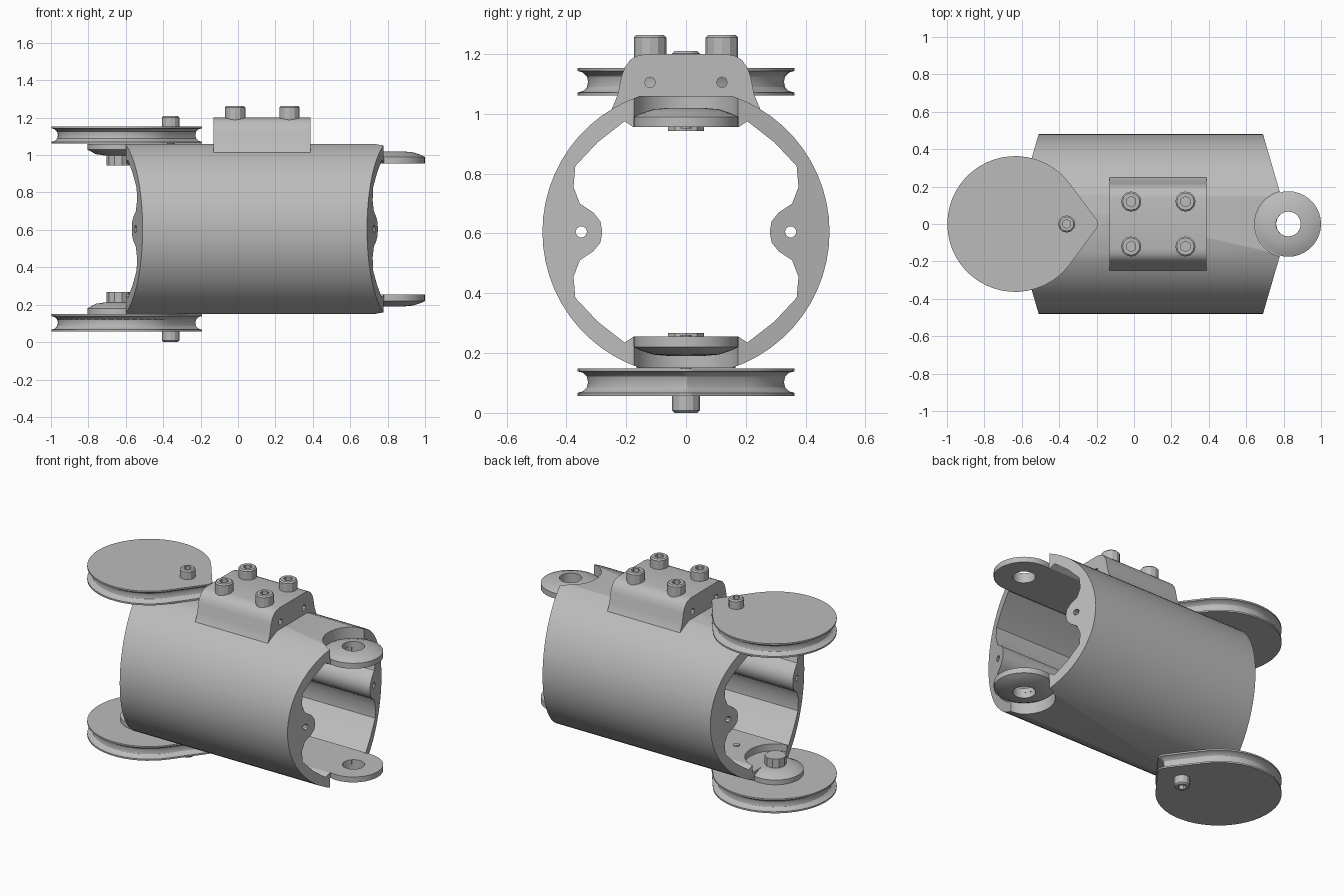
import bpy, bmesh, math
from mathutils import Vector

if "Cube" in bpy.data.objects:
    bpy.data.objects.remove(bpy.data.objects["Cube"], do_unlink=True)

ZC = 0.605          # height of the tube axis
TAU = 2 * math.pi

metal = bpy.data.materials.new("plain_grey_metal")
GREY = (0.5, 0.5, 0.5, 1)
metal.use_nodes = True
metal.diffuse_color = GREY
metal.node_tree.nodes["Principled BSDF"].inputs["Base Color"].default_value = GREY


def loft(name, rings, closed=False):
    """Skin a stack of equal rings; cap the ends or join them into a loop."""
    bm = bmesh.new()
    vr = [[bm.verts.new(p) for p in ring] for ring in rings]
    n = len(vr[0])
    pairs = list(zip(vr, vr[1:])) + ([(vr[-1], vr[0])] if closed else [])
    for a, b in pairs:
        for i in range(n):
            j = (i + 1) % n
            bm.faces.new((a[i], a[j], b[j], b[i]))
    if not closed:
        bm.faces.new(vr[0])
        bm.faces.new(vr[-1])
    bmesh.ops.recalc_face_normals(bm, faces=bm.faces)
    mesh = bpy.data.meshes.new(name)
    bm.to_mesh(mesh)
    bm.free()
    mesh.materials.append(metal)
    ob = bpy.data.objects.new(name, mesh)
    bpy.context.collection.objects.link(ob)
    return ob


def activate(ob):
    bpy.ops.object.select_all(action='DESELECT')
    ob.select_set(True)
    bpy.context.view_layer.objects.active = ob


def smooth(ob, angle=30):
    activate(ob)
    bpy.ops.object.shade_smooth_by_angle(angle=math.radians(angle))


def boolean(ob, cutter, op='DIFFERENCE'):
    mod = ob.modifiers.new("cut", 'BOOLEAN')
    mod.object, mod.operation, mod.solver = cutter, op, 'EXACT'
    activate(ob)
    bpy.ops.object.modifier_apply(modifier=mod.name)
    bpy.data.objects.remove(cutter, do_unlink=True)


def prism_x(name, pts, x0, x1):
    return loft(name, [[(x, y, z) for y, z in pts] for x in (x0, x1)])


def prism_z(name, pts, z0, z1):
    return loft(name, [[(x, y, z) for x, y in pts] for z in (z0, z1)])


def circle(cx, cy, r, n):
    return [(cx + r * math.cos(TAU * i / n), cy + r * math.sin(TAU * i / n)) for i in range(n)]


def lathe(name, x, y, profile, n, s=1, closed=False):
    """Turn (radius, height from tube axis) pairs about a vertical line."""
    return loft(name, [[(px, py, ZC + s * h) for px, py in circle(x, y, r, n)]
                       for r, h in profile], closed)


def socket_screw(name, x, y, r, h0, h1, s=1):
    """Chamfered screw head with a hexagonal socket."""
    n, sock = 12, r * 0.52
    rings = [[(px, py, ZC + s * h) for px, py in circle(x, y, q, n)]
             for q, h in ((r, h0), (r, h1 - 0.008), (r - 0.008, h1))]
    hexa = [(x + sock * k * math.cos(TAU * i / n), y + sock * k * math.sin(TAU * i / n))
            for i in range(n) for k in [1 if i % 2 else math.cos(math.pi / 6)]]
    rings += [[(px, py, ZC + s * h) for px, py in hexa] for h in (h1, h1 - 0.035)]
    smooth(loft(name, rings), 25)


# Tube body: round outside with flats at top and bottom
R, FLAT = 0.48, 0.455
a0 = math.acos(FLAT / R)
arc = [a0 + (math.pi - 2 * a0) * i / 24 for i in range(25)]
outer = [(R * math.sin(a), ZC + R * math.cos(a)) for a in arc]
outer += [(-y, z) for y, z in reversed(outer)]
tube = prism_x("tube_body", outer, -0.9, 0.9)

# Bore with a screw rib on each side
quarter = [(0.175, 0.35), (0.205, 0.37), (0.295, 0.3), (0.37, 0.22), (0.376, 0.15),
           (0.355, 0.095), (0.31, 0.065), (0.286, 0.035), (0.28, 0)]
half = quarter + [(y, -z) for y, z in reversed(quarter[:-1])]
bore = [(y, ZC + z) for y, z in half] + [(-y, ZC + z) for y, z in reversed(half)]
boolean(tube, prism_x("bore_cutter", bore, -1, 1))

# Both ends are swept back towards the sides
side = [(0.684, 0.5), (0.78, 0.17), (0.78, -0.17), (0.684, -0.5),
        (-0.504, -0.5), (-0.6, -0.17), (-0.6, 0.17), (-0.504, 0.5)]
boolean(tube, prism_z("end_trimmer", side, -0.5, 2), 'INTERSECT')

# Screw holes along the ribs
for y in (-0.35, 0.35):
    boolean(tube, prism_x("rib_hole_cutter", circle(y, ZC, 0.019, 10), -1, 1))

HX, TX, PX = 0.825, -0.64, -0.635    # right hinge, left hinge, pulley centre
for s, word in ((1, "top"), (-1, "bottom")):
    # Hinge recesses: outside of the wall at the right, inside at the left
    boolean(tube, lathe("recess_cutter", HX, 0, [(0.18, 0.38), (0.18, 0.6)], 40, s))
    boolean(tube, lathe("recess_cutter", TX, 0, [(0.18, 0.2), (0.18, 0.395)], 40, s))
    boolean(tube, lathe("pivot_cutter", HX, 0, [(0.066, 0.2), (0.066, 0.6)], 12, s))

    # Right hinge ear: domed ring
    smooth(lathe(word + "_right_ear", HX, 0,
                 [(0.066, 0.35), (0.175, 0.35), (0.175, 0.385), (0.15, 0.397),
                  (0.11, 0.41), (0.066, 0.414)], 36, s, True))

    # Left hinge ear with its pivot pin
    smooth(lathe(word + "_left_ear", TX, 0,
                 [(0.08, 0.394), (0.12, 0.4), (0.165, 0.424), (0.165, 0.4545)], 36, s))
    smooth(lathe(word + "_pivot_pin", TX, 0, [(0.063, 0.338), (0.063, 0.43)], 10, s), 20)

    # Teardrop pulley with a rounded rope groove
    def teardrop(inset, h):
        tip = 0.40
        r1, r2 = 0.363 - inset, 0.042 - inset
        t = math.acos((r1 - r2) / tip)
        pts = []
        for i in range(41):
            a = t + (TAU - 2 * t) * i / 40
            pts.append((PX + r1 * math.cos(a), r1 * math.sin(a), ZC + s * h))
        for i in range(9):
            a = -t + 2 * t * i / 8
            pts.append((PX + tip + r2 * math.cos(a), r2 * math.sin(a), ZC + s * h))
        return pts

    groove = [(0, 0.046), (0, 0.036), (0.018, 0.031), (0.031, 0.018), (0.035, 0)]
    steps = groove + [(d, -h) for d, h in reversed(groove[:-1])]
    smooth(loft(word + "_pulley", [teardrop(d, 0.502 + h) for d, h in steps]))

    # Pulley screw and its tip inside the tube
    socket_screw(word + "_pulley_screw", -0.36, 0, 0.046, 0.54, 0.605, s)
    lathe(word + "_screw_tip", -0.36, 0, [(0.02, 0.345), (0.02, 0.46)], 10, s)

# Saddle block on top of the tube
flank = [(0.258, 0.39), (0.24, 0.43), (0.228, 0.46), (0.216, 0.52), (0.205, 0.55),
         (0.185, 0.577), (0.16, 0.59), (0.13, 0.595)]
outline = [(y, ZC + z) for y, z in flank] + [(-y, ZC + z) for y, z in reversed(flank)]
saddle = prism_x("saddle_block", outline, -0.132, 0.388)
boolean(saddle, prism_x("saddle_bore", circle(0, ZC, 0.44, 48), -1, 1))
for y in (-0.12, 0.12):
    boolean(saddle, prism_x("saddle_hole_cutter", circle(y, 1.105, 0.018, 8), -1, 1))
    for x in (-0.015, 0.275):
        socket_screw("saddle_screw", x, y, 0.054, 0.58, 0.658)
smooth(saddle)
smooth(tube)
